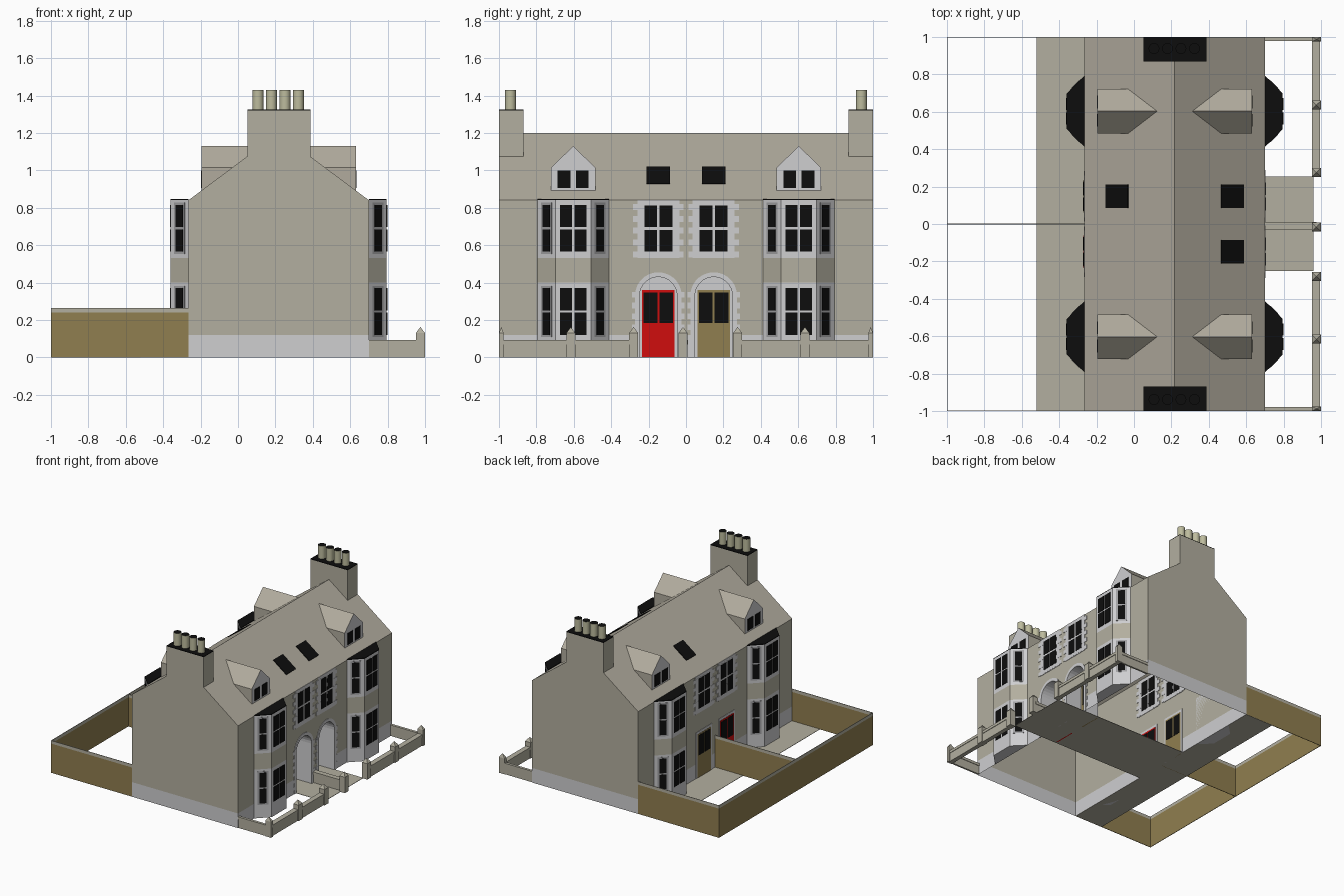
import bpy, bmesh, math
from mathutils import Vector as V

if "Cube" in bpy.data.objects:
    bpy.data.objects.remove(bpy.data.objects["Cube"])

def mat(name, r, g, b):
    m = bpy.data.materials.new(name)
    m.diffuse_color = (r, g, b, 1)
    m.use_nodes = True
    m.node_tree.nodes["Principled BSDF"].inputs["Base Color"].default_value = m.diffuse_color
    return m

WALL = mat("stone", .45, .43, .35)
ROOF = mat("roof_slate", .44, .41, .34)
TRIM = mat("pale_grey_trim", .62, .62, .63)
SASH = mat("sash_grey", .36, .36, .37)
BLACK = mat("black", .004, .004, .004)
WOOD = mat("brown_wood", .28, .21, .08)
RED = mat("red_paint", .63, .004, .004)
POT = mat("clay_pot", .51, .50, .34)

MID, HALF, EAVE, RIDGE = .2175, .4825, .84, 1.2
SLOPE = (RIDGE - EAVE) / HALF
DOOR_Y, BAY_Y = .148, .603

# ---- helpers ----
def make(name, bm, *mats):
    bmesh.ops.recalc_face_normals(bm, faces=bm.faces)
    me = bpy.data.meshes.new(name)
    bm.to_mesh(me)
    bm.free()
    for m in mats:
        me.materials.append(m)
    ob = bpy.data.objects.new(name, me)
    bpy.context.collection.objects.link(ob)
    return ob

def extrude(bm, pts, vec):
    f = bm.faces.new([bm.verts.new(p) for p in pts])
    r = bmesh.ops.extrude_face_region(bm, geom=[f], use_keep_orig=True)
    bmesh.ops.translate(bm, vec=vec, verts=[v for v in r['geom'] if isinstance(v, bmesh.types.BMVert)])

def box(bm, x0, x1, y0, y1, z0, z1):
    extrude(bm, [(x0, y0, z0), (x1, y0, z0), (x1, y1, z0), (x0, y1, z0)], (0, 0, z1 - z0))

def X(s, d):                      # distance d out from the facade on side s
    return MID + s * (HALF + d)

def fplate(bm, s, t, y0, y1, z0, z1):   # plate straddling a facade
    box(bm, X(s, -t), X(s, t), y0, y1, z0, z1)

def arch(y, r, spring=.33, base=0.0, n=14):
    a = [(y + r * math.cos(math.pi * i / n), spring + r * math.sin(math.pi * i / n)) for i in range(n + 1)]
    return [(y + r, base)] + a + [(y - r, base)]

# ---- house shell: gabled profile, open below, with two arched porches ----
bm = bmesh.new()
prof = [(X(-1, 0), 0), (X(1, 0), 0), (X(1, 0), EAVE), (MID, RIDGE), (X(-1, 0), EAVE)]
extrude(bm, [(x, -1, z) for x, z in prof], (0, 2, 0))
house = make("house_shell", bm, WALL, ROOF, TRIM)
bm = bmesh.new()
for sy in (-1, 1):
    extrude(bm, [(.56, y, z) for y, z in arch(sy * DOOR_Y, .1, base=-.05)], (.2, 0, 0))
cutter = make("porch_cutter", bm)
cutter.hide_render = True
md = house.modifiers.new("porches", 'BOOLEAN')
md.operation, md.object, md.solver = 'DIFFERENCE', cutter, 'EXACT'
bpy.context.view_layer.objects.active = house
house.select_set(True)
bpy.ops.object.modifier_apply(modifier="porches")
bpy.data.objects.remove(cutter)
bm = bmesh.new()
bm.from_mesh(house.data)
bmesh.ops.bisect_plane(bm, geom=bm.verts[:] + bm.edges[:] + bm.faces[:], plane_co=(0, 0, .12), plane_no=(0, 0, 1))
bm.normal_update()
bmesh.ops.delete(bm, geom=[f for f in bm.faces if f.calc_center_median().z < .005], context='FACES_ONLY')
for f in bm.faces:
    c = f.calc_center_median()
    porch = .5 < c.x < .695 and abs(c.y) < .3 and c.z < .5
    f.material_index = 2 if c.z < .12 or porch else (1 if f.normal.z > .5 else 0)
bm.to_mesh(house.data)
bm.free()

# ---- facades, front (s=1) and back (s=-1) ----
for s, side in ((1, "front"), (-1, "back")):
    trim, glass = bmesh.new(), bmesh.new()
    for sy in (-1, 1):
        y = sy * DOOR_Y
        # upper window with toothed stone surround
        fplate(trim, s, .003, y - .112, y + .112, .53, .84)
        for i in range(5):
            z = .535 + i * .063
            fplate(trim, s, .0035, y - .135, y + .135, z, z + .032) if i < 5 else None
        for a, b in ((-.075, -.006), (.006, .075)):
            for z0, z1 in ((.565, .682), (.696, .812)):
                fplate(glass, s, .0048, y + a, y + b, z0, z1)
        # door surround, teeth and door
        door = bmesh.new()
        if s > 0:
            ring = arch(y, .125) + arch(y, .1)[::-1]
            extrude(trim, [(X(1, -.002), py, pz) for py, pz in ring], (.006, 0, 0))
            for i in range(6):
                for e in (-1, 1):
                    fplate(trim, s, .003, *sorted((y + e * .11, y + e * .14)), .03 + i * .058, .06 + i * .058)
            dx = .56
        else:
            for e in (-1, 1):
                fplate(trim, s, .003, *sorted((y + e * .085, y + e * .105)), 0, .38)
            fplate(trim, s, .003, y - .105, y + .105, .36, .38)
            dx = X(-1, 0)
        box(door, dx - .005, dx + .005, y - .087, y + .087, 0, .36)
        make(f"{side}_door_{'left' if sy < 0 else 'right'}", door, RED if sy < 0 else WOOD)
        for a, b in ((-.078, -.005), (.005, .078)):
            box(glass, dx - .007, dx + .007, y + a, y + b, .185, .348)

        # bay window: stacked prisms, then sashes and panes on its three faces
        yb = sy * BAY_Y
        plan = [V((X(s, 0), yb - .19)), V((X(s, .095), yb - .095)),
                V((X(s, .095), yb + .095)), V((X(s, 0), yb + .19))]
        stone, sash, lead = bmesh.new(), bmesh.new(), bmesh.new()
        def stack(b, z0, z1):
            extrude(b, [(p.x, p.y, z0) for p in plan], (0, 0, z1 - z0))
        stack(trim, 0, .40)
        stack(stone, .40, .53)
        stack(trim, .53, EAVE)
        stack(lead, EAVE, EAVE + .006)
        for k in range(3):
            p, q = plan[k], plan[k + 1]
            u = (q - p).normalized()
            n = V((u.y, -u.x)) * s
            c = (p + q) / 2
            def plate(b, a0, a1, z0, z1, t):
                pts = [c + u * a0 - n * t, c + u * a1 - n * t, c + u * a1 + n * t, c + u * a0 + n * t]
                extrude(b, [(v.x, v.y, z0) for v in pts], (0, 0, z1 - z0))
            for base in (.12, .565):
                if k == 1:
                    cols = ((-.07, -.006), (.006, .07))
                else:
                    cols = ((-.027, .027),)
                    plate(sash, -.041, .041, base - .012, base + .262, .002)
                for a0, a1 in cols:
                    plate(glass, a0, a1, base, base + .119, .004)
                    plate(glass, a0, a1, base + .131, base + .25, .004)
        tag = f"{side}_bay_{'left' if sy < 0 else 'right'}"
        make(tag + "_stone_band", stone, WALL)
        make(tag + "_sash", sash, SASH)
        make(tag + "_lead_roof", lead, BLACK)

        # dormer: gabled profile pushed back into the roof
        dm = bmesh.new()
        dp = [(-.118, .888), (.118, .888), (.118, 1.015), (0, 1.13), (-.118, 1.015)]
        extrude(dm, [(X(s, -.07), yb + a, z) for a, z in dp], (-s * .32, 0, 0))
        bmesh.ops.recalc_face_normals(dm, faces=dm.faces)
        for f in dm.faces:
            f.material_index = 1 if f.normal.x * s > .9 else 0
        make(f"{side}_dormer_{'left' if sy < 0 else 'right'}", dm, ROOF, TRIM)
        for a, b in ((-.083, -.014), (.014, .083)):
            box(glass, X(s, -.075), X(s, -.066), yb + a, yb + b, .905, 1.0)
        # skylight (the back has only one)
        if s > 0 or sy > 0:
            up = V((s * SLOPE, 0, 1)).normalized() * .006
            sky = [(X(s, d), yy, EAVE - SLOPE * d) for d, yy in
                   ((-.115, y - .062), (-.235, y - .062), (-.235, y + .062), (-.115, y + .062))]
            extrude(glass, sky, up)
    make(f"{side}_stone_trim", trim, TRIM)
    make(f"{side}_glazing", glass, BLACK)

# ---- chimneys and pots ----
for sy in (-1, 1):
    tag = "near" if sy < 0 else "far"
    bm, cap = bmesh.new(), bmesh.new()
    y0, y1 = sorted((sy, sy * .87))
    box(bm, .05, .388, y0, y1, 1.0, 1.32)
    box(cap, .05, .388, y0, y1, 1.32, 1.325)
    make(f"chimney_{tag}", bm, WALL)
    make(f"chimney_top_{tag}", cap, BLACK)
    for i in range(4):
        bm = bmesh.new()
        bmesh.ops.create_cone(bm, cap_ends=True, segments=16, radius1=.029, radius2=.029, depth=.11)
        bmesh.ops.translate(bm, vec=(.107 + i * .072, sy * .938, 1.375), verts=bm.verts)
        bm.normal_update()
        for f in bm.faces:
            f.material_index = int(f.normal.z > .9)
        pot = make(f"chimney_pot_{tag}_{i + 1}", bm, POT, BLACK)
        bpy.ops.object.select_all(action='DESELECT')
        pot.select_set(True)
        bpy.context.view_layer.objects.active = pot
        bpy.ops.object.shade_smooth_by_angle()

# ---- ground: patio behind, path running through to the gate ----
bm = bmesh.new()
box(bm, -.52, X(-1, 0), -1, 1, 0, .003)
box(bm, X(-1, 0), .96, -.25, .255, 0, .003)
make("patio_and_path", bm, WALL)

# ---- back garden fence with capping strip ----
for name, m, z0, z1 in (("fence_boards", WOOD, 0, .24), ("fence_capping", WALL, .24, .265)):
    bm = bmesh.new()
    box(bm, -1, -.996, -1, 1, z0, z1)
    for y in (-.998, 0, .998):
        box(bm, -.996, X(-1, 0), y - .002, y + .002, z0, z1)
    make(name, bm, m)

# ---- front garden wall with coping and pointed pillars ----
bm = bmesh.new()
for z0, z1, g in ((0, .07, .004), (.07, .092, 0)):
    for y0, y1 in ((-1, -.26), (.26, 1)):
        box(bm, .952 + g, .995 - g, y0, y1, z0, z1)
    for y0, y1 in ((-1, -.978), (-.03, .012), (.978, 1)):
        box(bm, X(1, 0), .975, y0 + g, y1 - g, z0, z1)
make("garden_wall", bm, WALL)
bm = bmesh.new()
for y0, y1 in ((-1, -.975), (-.64, -.592), (-.304, -.256), (-.04, .008), (.252, .3), (.612, .66), (.975, 1)):
    box(bm, .951, 1, y0, y1, 0, .13)
    base = [bm.verts.new(p) for p in ((.951, y0, .13), (1, y0, .13), (1, y1, .13), (.951, y1, .13))]
    tip = bm.verts.new((.975, (y0 + y1) / 2, .162))
    for i in range(4):
        bm.faces.new((base[i], base[(i + 1) % 4], tip))
make("garden_pillars", bm, WALL)
